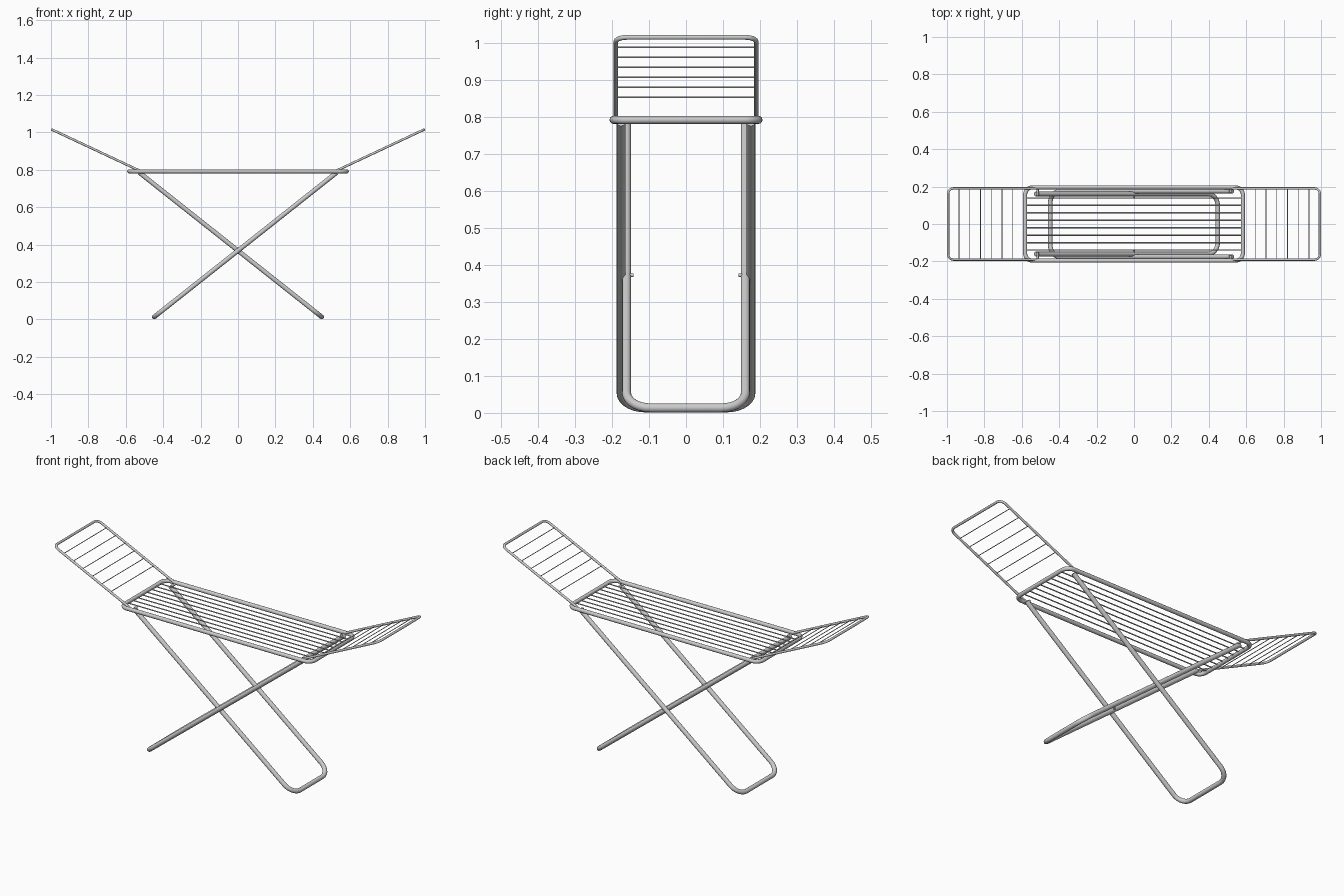
import bpy
from math import pi, cos, sin
from mathutils import Vector

if "Cube" in bpy.data.objects:
    bpy.data.objects.remove(bpy.data.objects["Cube"])


def rounded(points, r, closed=False, steps=7):
    """Replace the corners of a path with right-angle arcs of radius r."""
    pts = [Vector(p) for p in points]
    n, out = len(pts), []
    for i, p in enumerate(pts):
        if not closed and i in (0, n - 1):
            out.append(p)
            continue
        a = (pts[i - 1] - p).normalized() * r
        b = (pts[(i + 1) % n] - p).normalized() * r
        for k in range(steps + 1):
            t = k / steps * pi / 2
            out.append(p + a * (1 - sin(t)) + b * (1 - cos(t)))
    return out


def tube(name, paths, radius, closed=False, sides=4):
    """Round tube mesh along one or more paths."""
    cu = bpy.data.curves.new(name, 'CURVE')
    cu.dimensions = '3D'
    cu.bevel_depth = radius
    cu.bevel_resolution = sides
    cu.use_fill_caps = True
    for path in paths:
        s = cu.splines.new('POLY')
        s.points.add(len(path) - 1)
        for pt, co in zip(s.points, path):
            pt.co = (*co, 1)
        s.use_cyclic_u = closed
    ob = bpy.data.objects.new(name, cu)
    bpy.context.collection.objects.link(ob)
    bpy.ops.object.select_all(action='DESELECT')
    ob.select_set(True)
    bpy.context.view_layer.objects.active = ob
    bpy.ops.object.convert(target='MESH')
    bpy.ops.object.shade_smooth_by_angle(angle=0.7)
    return bpy.context.object


TOP = 0.792

# Main frame and its drying lines
X, Y = 0.582, 0.196
tube("main_frame", [rounded([(-X, -Y, TOP), (X, -Y, TOP), (X, Y, TOP), (-X, Y, TOP)],
                            0.04, True)], 0.0108, True)
tube("main_lines", [[(-X, -0.14 + 0.04 * i, TOP), (X, -0.14 + 0.04 * i, TOP)]
                    for i in range(8)], 0.003, sides=2)

# Folding wings with cross lines
WY = 0.19
def wing_z(x):
    return 1.015 - (0.994 - x) * 0.469

for side, s in (("left", -1), ("right", 1)):
    path = [(s * x, y, wing_z(x)) for x, y in
            ((0.51, -WY), (0.994, -WY), (0.994, WY), (0.51, WY))]
    tube(side + "_wing_frame", [rounded(path, 0.03)], 0.0065)
    xs = [0.936 - 0.0575 * i for i in range(6)]
    tube(side + "_wing_lines", [[(s * x, -WY, wing_z(x)), (s * x, WY, wing_z(x))]
                                for x in xs], 0.002, sides=2)

# Crossed U-shaped legs: the inner one stands on the right, the outer on the left
for name, s, y in (("inner_leg", 1, 0.1605), ("outer_leg", -1, 0.1755)):
    top, foot = (-0.527 * s, 0.785), (0.448 * s, 0.0135)
    path = [(top[0], -y, top[1]), (foot[0], -y, foot[1]),
            (foot[0], y, foot[1]), (top[0], y, top[1])]
    tube(name, [rounded(path, 0.065)], 0.0122)

# Hinge pins at the crossing and under the frame
tube("crossing_pins", [[(0, k * 0.142, 0.372), (0, k * 0.18, 0.372)] for k in (-1, 1)], 0.005)
for side, x, y in (("left", -0.515, 0.15), ("right", 0.515, 0.165)):
    tube(side + "_hinge_pins", [[(x, k * y, 0.788), (x, k * 0.196, 0.788)] for k in (-1, 1)], 0.006)
